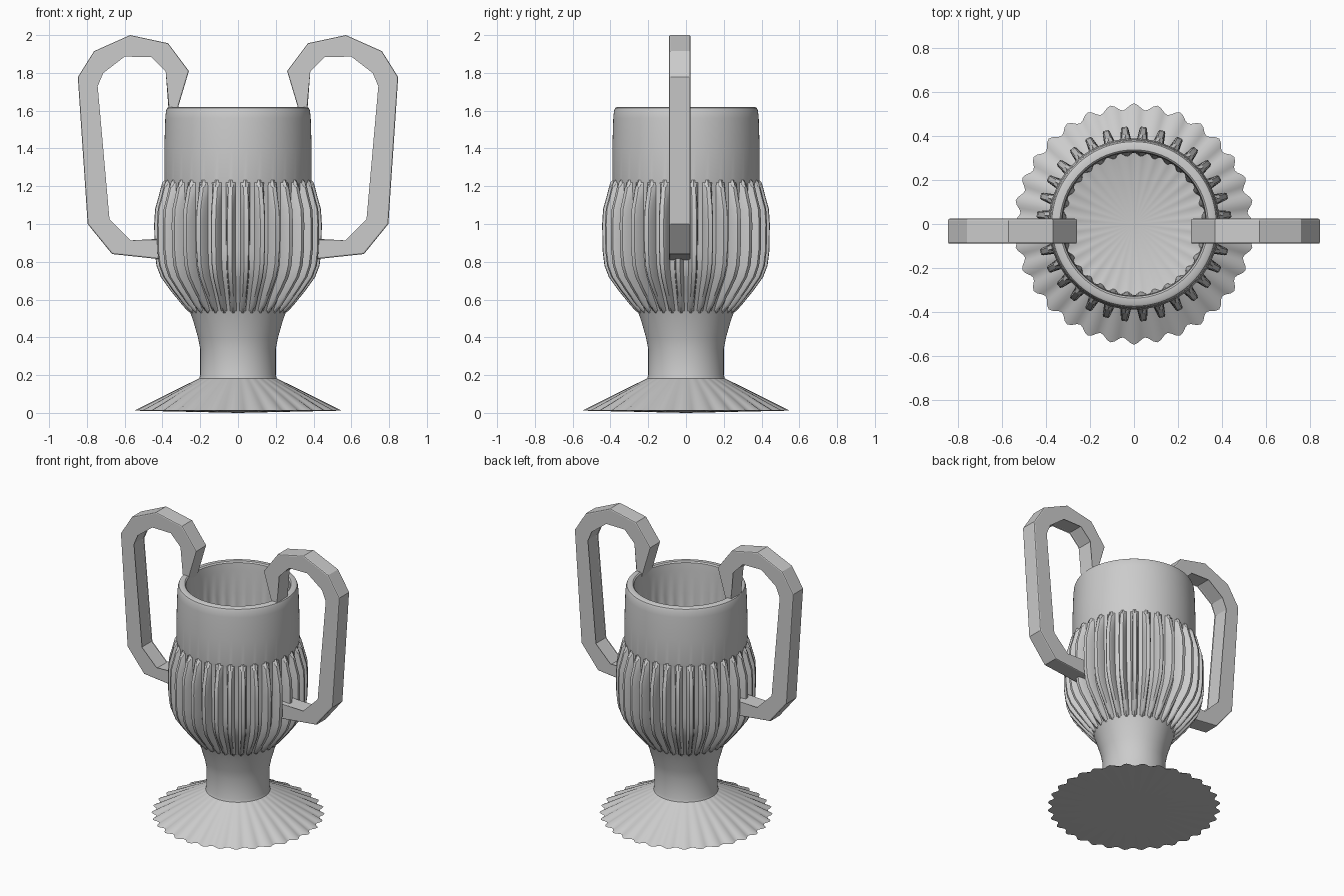
import bpy, bmesh, math

if "Cube" in bpy.data.objects:
    bpy.data.objects.remove(bpy.data.objects["Cube"])

metal = bpy.data.materials.new("grey metal")
metal.diffuse_color = (0.6, 0.6, 0.6, 1)
metal.use_nodes = True
metal.node_tree.nodes["Principled BSDF"].inputs["Base Color"].default_value = metal.diffuse_color
RIBS = 32


def finish(name, bm, angle):
    bmesh.ops.recalc_face_normals(bm, faces=bm.faces)
    me = bpy.data.meshes.new(name)
    bm.to_mesh(me)
    bm.free()
    ob = bpy.data.objects.new(name, me)
    bpy.context.collection.objects.link(ob)
    me.materials.append(metal)
    bpy.ops.object.select_all(action='DESELECT')
    ob.select_set(True)
    bpy.context.view_layer.objects.active = ob
    bpy.ops.object.shade_smooth_by_angle(angle=math.radians(angle))
    return ob


# rib cross-section: (position within one rib pitch, relative height)
SECTION = [(0, 0), (.17, 0), (.3, .85), (.37, 1), (.5, 1), (.63, 1), (.7, .85), (.83, 0)]

# goblet rows: (groove radius, z, rib height, wave amplitude, only rib centre raised)
ROWS = [
    (.535, .012, 0, .015, 0), (.37, .10, 0, .004, 0), (.205, .183, 0, 0, 0),   # foot
    (.2, .2, 0, 0, 0), (.2, .34, 0, 0, 0), (.212, .40, 0, 0, 0),               # stem
    (.235, .48, 0, 0, 0), (.252, .53, 0, 0, 0),
    (.256, .54, .012, 0, 1), (.27, .57, .025, 0, 0),                           # ribbed bowl
    (.315, .65, .045, 0, 0), (.355, .72, .055, 0, 0), (.375, .78, .058, 0, 0),
    (.383, .86, .06, 0, 0), (.385, 1.0, .06, 0, 0), (.385, 1.08, .055, 0, 0),
    (.385, 1.14, .038, 0, 0), (.387, 1.195, .022, 0, 0), (.388, 1.22, .014, 0, 1),
    (.39, 1.232, 0, 0, 0), (.39, 1.4, 0, 0, 0), (.385, 1.56, 0, 0, 0),         # collar
    (.381, 1.6, 0, 0, 0), (.375, 1.614, 0, 0, 0), (.365, 1.62, 0, 0, 0),
    (.338, 1.62, 0, 0, 0), (.33, 1.612, 0, 0, 0), (.326, 1.56, 0, 0, 0),       # rim and inside
    (.325, 1.40, 0, 0, 0), (.318, 1.28, 0, .008, 0),
]

bm = bmesh.new()
rings = []
for r, z, rib, wave, tip in ROWS:
    ring = []
    for k in range(RIBS):
        for t, f in SECTION:
            if tip and t != .5:
                f = 0
            a = math.pi / 2 + (k + t) * math.tau / RIBS
            rr = r + rib * f + wave * math.cos(math.tau * t)
            ring.append(bm.verts.new((rr * math.cos(a), rr * math.sin(a), z)))
    rings.append(ring)
n = RIBS * len(SECTION)
for a, b in zip(rings, rings[1:]):
    for i in range(n):
        j = (i + 1) % n
        bm.faces.new((a[i], a[j], b[j], b[i]))
# underside and inner floor as shallow fans
for ring, z in ((rings[0], 0), (rings[-1], 1.21)):
    c = bm.verts.new((0, 0, z))
    for i in range(n):
        bm.faces.new((ring[i], ring[(i + 1) % n], c))
finish("goblet", bm, 32)

# handle outline in x, z (right side), mirrored for the left
OUTLINE = [
    (.352, 1.5), (.26, 1.81), (.37, 1.957), (.571, 2.0), (.762, 1.915), (.848, 1.778),
    (.796, 1.0), (.667, .841), (.36, .808), (.36, .927), (.571, .905), (.688, 1.021),
    (.751, 1.73), (.72, 1.804), (.603, 1.894), (.455, 1.892), (.375, 1.81), (.362, 1.5),
]
for side, name in ((1, "right_handle"), (-1, "left_handle")):
    bm = bmesh.new()
    front = [bm.verts.new((side * x, -.09, z)) for x, z in OUTLINE]
    back = [bm.verts.new((side * x, .024, z)) for x, z in OUTLINE]
    bm.faces.new(front)
    bm.faces.new(back)
    m = len(OUTLINE)
    for i in range(m):
        j = (i + 1) % m
        bm.faces.new((front[i], front[j], back[j], back[i]))
    # chamfer the long edges only
    rim = [e for e in bm.edges if abs(e.verts[0].co.y - e.verts[1].co.y) < .01]
    bmesh.ops.bevel(bm, geom=rim, offset=.008, segments=2, profile=.5, affect='EDGES')
    finish(name, bm, 20)
